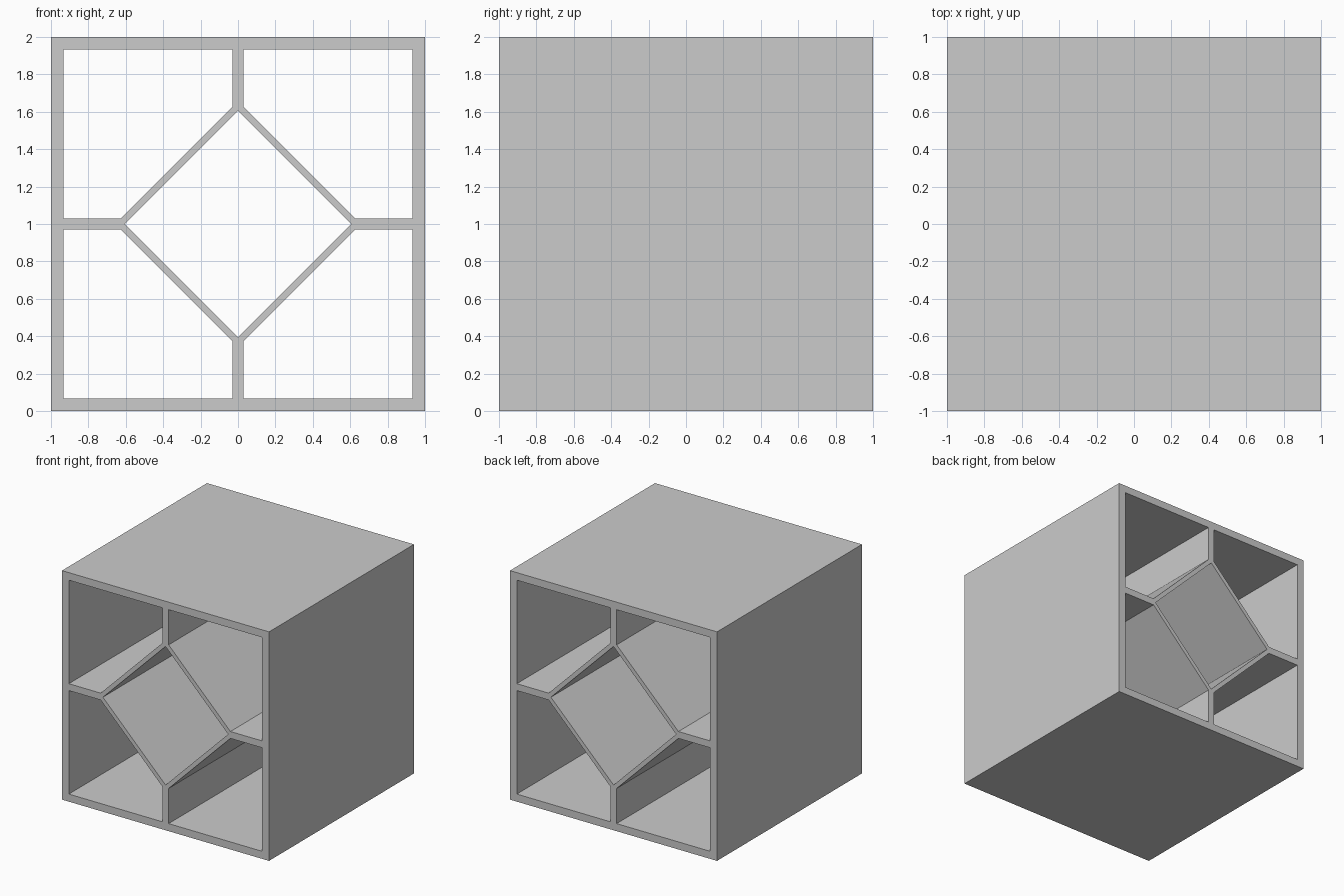
import bpy, bmesh
from math import radians
from mathutils import Matrix

if "Cube" in bpy.data.objects:
    bpy.data.objects.remove(bpy.data.objects["Cube"])

INNER = 0.934    # inside of outer frame
HALF = 0.03      # half thickness of dividers
OUT_D = 0.657    # outer diamond radius
IN_D = 0.605     # inner diamond radius

# Front profile: square outline, four corner openings, diamond opening
corner = [(HALF, INNER), (INNER, INNER), (INNER, HALF),
          (OUT_D - HALF, HALF), (HALF, OUT_D - HALF)]
loops = [[(-1, -1), (1, -1), (1, 1), (-1, 1)],
         [(IN_D, 0), (0, IN_D), (-IN_D, 0), (0, -IN_D)]]
for sx in (1, -1):
    for sy in (1, -1):
        loops.append([(x * sx, y * sy) for x, y in corner])

curve = bpy.data.curves.new("cube_shelf_profile", 'CURVE')
curve.dimensions = '2D'
curve.fill_mode = 'BOTH'
curve.extrude = 1.0
for pts in loops:
    sp = curve.splines.new('POLY')
    sp.points.add(len(pts) - 1)
    for p, (x, y) in zip(sp.points, pts):
        p.co = (x, y, 0, 1)
    sp.use_cyclic_u = True

# Extruded shelf, open front to back
profile = bpy.data.objects.new("profile_helper", curve)
bpy.context.collection.objects.link(profile)
bpy.context.view_layer.update()
deps = bpy.context.evaluated_depsgraph_get()
mesh = bpy.data.meshes.new_from_object(profile.evaluated_get(deps))
bpy.data.objects.remove(profile)

# Stand upright on the floor, weld seams and fix normals
bm = bmesh.new()
bm.from_mesh(mesh)
bm.transform(Matrix.Translation((0, 0, 1)) @ Matrix.Rotation(radians(90), 4, 'X'))
bmesh.ops.remove_doubles(bm, verts=bm.verts, dist=0.0005)
bmesh.ops.recalc_face_normals(bm, faces=bm.faces)
for f in bm.faces:
    f.smooth = False
bm.to_mesh(mesh)
bm.free()
shelf = bpy.data.objects.new("cube_shelf", mesh)
bpy.context.collection.objects.link(shelf)
